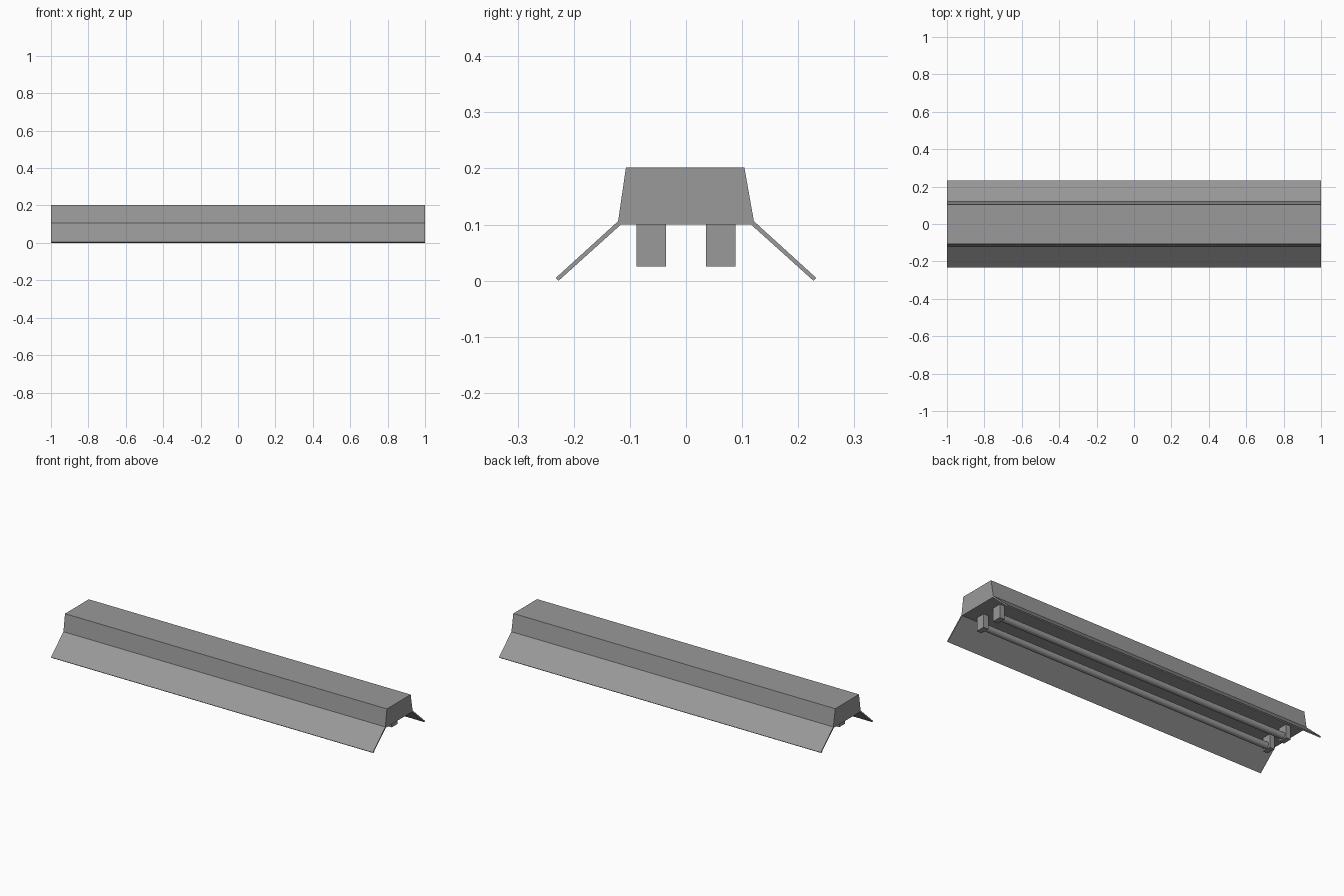
import bpy, bmesh, math

if "Cube" in bpy.data.objects:
    bpy.data.objects.remove(bpy.data.objects["Cube"])

# Dark grey paint used everywhere
grey = bpy.data.materials.new("dark_grey")
grey.diffuse_color = (0.32, 0.32, 0.32, 1)
grey.use_nodes = True
grey.node_tree.nodes["Principled BSDF"].inputs["Base Color"].default_value = grey.diffuse_color


def extrude_x(name, profile, x0, x1):
    """Closed prism from a (y, z) profile swept along x."""
    bm = bmesh.new()
    face = bm.faces.new([bm.verts.new((x0, y, z)) for y, z in profile])
    res = bmesh.ops.extrude_face_region(bm, geom=[face])
    verts = [v for v in res["geom"] if isinstance(v, bmesh.types.BMVert)]
    bmesh.ops.translate(bm, verts=verts, vec=(x1 - x0, 0, 0))
    bmesh.ops.recalc_face_normals(bm, faces=bm.faces)
    me = bpy.data.meshes.new(name)
    bm.to_mesh(me)
    bm.free()
    me.materials.append(grey)
    ob = bpy.data.objects.new(name, me)
    bpy.context.collection.objects.link(ob)
    return ob


# Tapered housing
extrude_x("housing", [(-0.121, 0.100), (0.121, 0.100), (0.121, 0.106),
                      (0.104, 0.202), (-0.107, 0.202), (-0.121, 0.106)], -1, 1)

for side, label in ((-1, "front"), (1, "back")):
    # Thin sloping reflector wing
    wing = [(0.121, 0.106), (0.232, 0.005), (0.227, 0.0), (0.116, 0.100)]
    extrude_x(label + "_reflector", [(side * y, z) for y, z in wing], -1, 1)

    # Lamp holders at both ends
    a, b = side * 0.036, side * 0.088
    for end, x in (("left", -0.912), ("right", 0.915)):
        extrude_x(f"{label}_{end}_lamp_holder",
                  [(a, 0.025), (b, 0.025), (b, 0.101), (a, 0.101)],
                  x - 0.015, x + 0.015)

    # Fluorescent tube between the holders
    bpy.ops.mesh.primitive_cylinder_add(
        vertices=24, radius=0.018, depth=1.82,
        location=(0, side * 0.062, 0.046), rotation=(0, math.pi / 2, 0))
    tube = bpy.context.object
    tube.name = label + "_tube"
    tube.data.materials.append(grey)
    bpy.ops.object.shade_smooth_by_angle()
